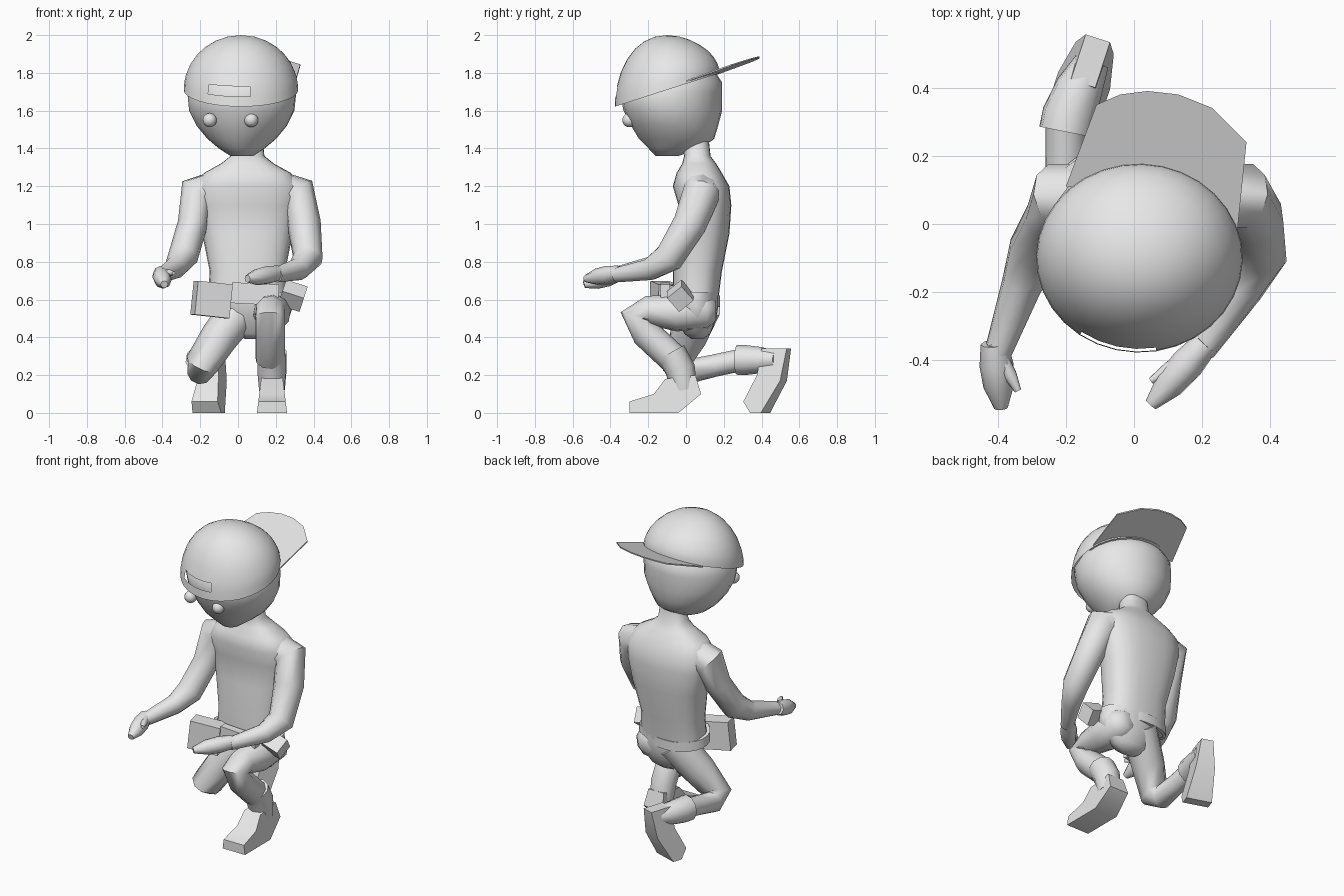
import bpy, bmesh
from math import sin, cos, radians, tau, pi, copysign
from mathutils import Vector, Matrix

old = bpy.data.objects.get("Cube")
if old:
    bpy.data.objects.remove(old)

shade = .8
grey = bpy.data.materials.new("plain grey")
grey.use_nodes = True
grey.diffuse_color = (shade, shade, shade, 1)
grey.node_tree.nodes["Principled BSDF"].inputs["Base Color"].default_value = grey.diffuse_color


def finish(name, bm, angle=50):
    bmesh.ops.remove_doubles(bm, verts=bm.verts, dist=1e-5)
    bmesh.ops.recalc_face_normals(bm, faces=bm.faces)
    mesh = bpy.data.meshes.new(name)
    bm.to_mesh(mesh)
    bm.free()
    mesh.materials.append(grey)
    ob = bpy.data.objects.new(name, mesh)
    bpy.context.collection.objects.link(ob)
    bpy.ops.object.select_all(action='DESELECT')
    ob.select_set(True)
    bpy.context.view_layer.objects.active = ob
    bpy.ops.object.shade_smooth_by_angle(angle=radians(angle))


def loft(name, rings, caps=True, skip=None):
    """Skin a list of point rings; skip(ring, segment) leaves a hole."""
    bm = bmesh.new()
    rows = [[bm.verts.new(p) for p in ring] for ring in rings]
    count = len(rows[0])
    for r, (low, high) in enumerate(zip(rows, rows[1:])):
        for s in range(count):
            if not (skip and skip(r, s)):
                t = (s + 1) % count
                bm.faces.new((low[s], low[t], high[t], high[s]))
    if caps:
        bm.faces.new(rows[0])
        bm.faces.new(rows[-1])
    finish(name, bm)


def circle(count, start=0):
    return [start + tau * i / count for i in range(count)]


def stack(name, centre_x, levels, turn=0, power=1):
    """Level ovals: z, centre y, x radius, y radius; a low power is squarer."""
    def soft(v):
        return copysign(abs(v) ** power, v)
    spin = Matrix.Rotation(turn, 3, 'Z')
    rings = []
    for z, centre_y, rx, ry in levels:
        centre = Vector((centre_x, centre_y, z))
        rings.append([centre + spin @ Vector((rx * soft(cos(a)), ry * soft(sin(a)), 0)) for a in circle(24)])
    loft(name, rings)


def tube(name, path, count=10):
    """Round limb along points x, y, z, radius."""
    points = [Vector(p[:3]) for p in path]
    steps = [(b - a).normalized() for a, b in zip(points, points[1:])]
    tangents = [(a + b).normalized() for a, b in zip(steps[:1] + steps, steps + steps[-1:])]
    side, last, rings = tangents[0].orthogonal().normalized(), tangents[0], []
    for point, tangent, stop in zip(points, tangents, path):
        side = last.rotation_difference(tangent) @ side
        up, last, radius = tangent.cross(side), tangent, stop[-1]
        rings.append([point + radius * (cos(a) * side + sin(a) * up) for a in circle(count)])
    loft(name, rings)


def hand(side, wrist, tip, thumb_tip):
    """Tapered mitten with a thumb, both starting at the wrist."""
    wrist = Vector(wrist)
    for part, end, radii in (("hand", tip, (.04, .05, .045, .02)), ("thumb", thumb_tip, (.03, .02, .02, .01))):
        stops = [wrist.lerp(Vector(end), i / 3) for i in range(4)]
        tube(side + "_" + part, [(*p, r) for p, r in zip(stops, radii)], 8)


def boot(name, outline, place, yaw=0):
    """Side outline of y, z that narrows with height."""
    move = Matrix.Translation(place) @ Matrix.Rotation(radians(yaw), 4, 'Z')
    loft(name, [[move @ Vector((s * (.08 - z / 8), y, z)) for y, z in outline] for s in (-1, 1)])


def box(name, place, size, turn):
    bm = bmesh.new()
    bmesh.ops.create_cube(bm, size=1)
    bm.transform(Matrix.Diagonal((*size, 1)))
    for axis, degrees in zip('XYZ', turn):
        bm.transform(Matrix.Rotation(radians(degrees), 4, axis))
    bm.transform(Matrix.Translation(place))
    finish(name, bm)


# Torso and hips
stack("shirt", .05, [
    (.59, .05, .21, .12), (.75, .06, .2, .13), (.95, .09, .24, .14), (1.1, .1, .27, .14),
    (1.2, .08, .28, .15), (1.27, .07, .23, .12), (1.32, .07, .14, .09), (1.36, .06, .09, .07),
    (1.45, .05, .08, .07)], power=.8)
stack("hips", .09, [
    (.39, .06, .05, .03), (.42, .06, .11, .07), (.5, .06, .18, .1), (.56, .05, .2, .12), (.64, .05, .19, .12)])

# Head, turned slightly to its right
turn = radians(-13)
stack("head", .02, [
    (1.36, -.1, .06, .06), (1.4, -.06, .12, .14), (1.45, -.05, .18, .2), (1.52, -.06, .24, .23),
    (1.6, -.07, .28, .26), (1.7, -.08, .29, .27), (1.75, -.06, .27, .25), (1.81, -.06, .23, .21),
    (1.9, -.08, .13, .12)], turn)
for name, x, y in (("left_eye", .07, -.3), ("right_eye", -.15, -.27)):
    bm = bmesh.new()
    bmesh.ops.create_uvsphere(bm, u_segments=16, v_segments=10, radius=.037)
    bm.transform(Matrix.Translation((x, y, 1.55)))
    finish(name, bm)

# Backward cap with a strap opening above the forehead
segments = 32
rings = []
for degrees in (0, 8, 16, 28, 40, 52, 64, 76, 90):
    rise, spread = sin(radians(degrees)), cos(radians(degrees))
    ring = []
    for a in circle(segments, turn - pi / 2):
        dy = .277 * spread * sin(a)
        ring.append((.016 + .303 * spread * cos(a), dy - .1, 1.71 + .29 * rise + .32 * dy * (1 - rise)))
    rings.append(ring)
loft("cap_dome", rings, False, lambda r, s: r == 1 and (s + 2) % segments < 4)

# Cap brim
outline = [(-.2, .11), (-.11, .35), (-.04, .38), (.04, .39), (.13, .38),
           (.23, .34), (.33, .24), (.3, -.05), (.2, .03), (0, .09)]
loft("cap_brim", [[(x, y, 1.74 + .35 * y + .04 * x + h) for x, y in outline] for h in (0, .008)])

# Arms and hands
tube("left_arm", [(.12, .08, 1.21, .1), (.32, .08, 1.16, .1), (.35, .02, 1, .09),
                  (.37, -.09, .82, .08), (.32, -.19, .76, .06), (.2, -.37, .73, .04)])
tube("right_arm", [(-.03, .08, 1.21, .1), (-.22, .08, 1.16, .1), (-.24, .02, 1, .08),
                   (-.29, -.08, .83, .08), (-.33, -.18, .77, .06), (-.4, -.38, .73, .04)])
hand("left", (.21, -.35, .74), (.05, -.53, .71), (.05, -.46, .72))
hand("right", (-.41, -.35, .74), (-.39, -.54, .68), (-.34, -.49, .74))

# Raised left leg with its boot flat on the ground
tube("left_trouser", [(.18, .16, .54, .05), (.18, .11, .54, .1), (.18, -.05, .53, .1), (.17, -.2, .54, .08),
                      (.17, -.27, .51, .08), (.17, -.21, .42, .08), (.17, -.07, .29, .08)])
tube("left_boot_shaft", [(.18, -.08, .32, .08), (.18, -.03, .23, .08), (.18, -.01, .12, .07)])
boot("left_boot", [(-.3, 0), (-.3, .06), (-.17, .1), (-.11, .18), (.05, .2), (.08, .1), (-.04, 0)], (.18, 0, 0))

# Kneeling right leg with its boot on its toes
tube("right_trouser", [(.03, .08, .57, .11), (-.1, .01, .4, .1), (-.19, -.04, .26, .09),
                       (-.2, .02, .22, .07), (-.2, .15, .25, .06), (-.2, .29, .28, .06)])
tube("right_boot_shaft", [(-.2, .27, .28, .08), (-.19, .32, .28, .08), (-.16, .4, .28, .07), (-.12, .48, .28, .05)])
boot("right_boot", [(-.03, .34), (.11, .34), (.08, .17), (-.02, 0), (-.08, 0), (-.12, .06), (-.05, .2)],
     (-.14, .44, 0), -18)

# Belt, buckle plate and pouches
loft("belt", [[(.03 + r * cos(a), .04 + (r - .07) * sin(a), z - .03 * sin(a)) for a in circle(24)]
              for r, z in ((.19, .59), (.21, .59), (.21, .65), (.19, .65))], False)
box("buckle_plate", (.09, -.11, .63), (.25, .05, .11), (0, 3, 0))
box("right_pouch", (-.14, -.12, .6), (.19, .1, .18), (0, 6, 14))
box("left_pouch", (.29, -.03, .62), (.12, .1, .1), (40, 18, 0))
